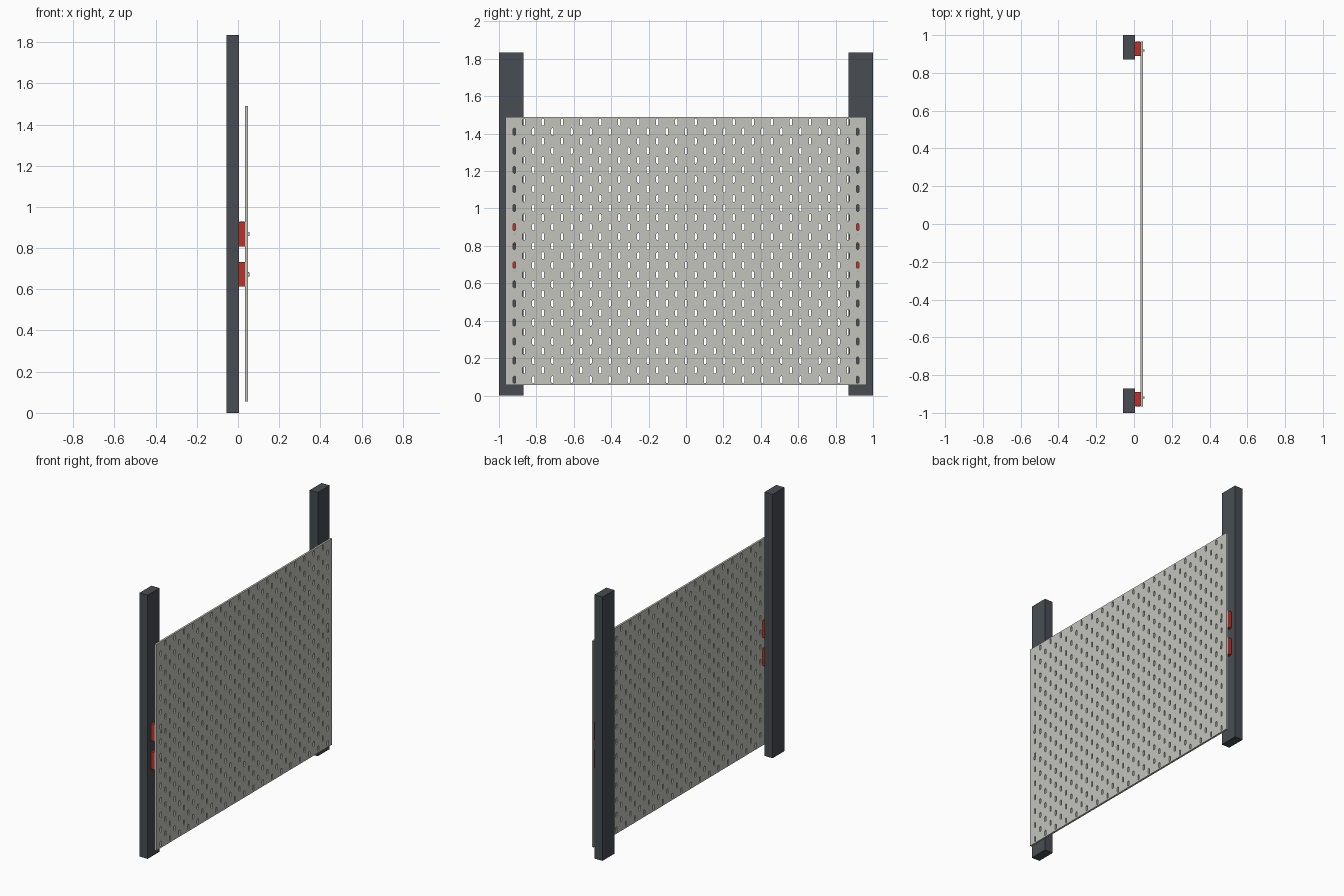
import bpy, bmesh, math

if "Cube" in bpy.data.objects:
    bpy.data.objects.remove(bpy.data.objects["Cube"])


def material(name, rgb):
    m = bpy.data.materials.new(name)
    m.diffuse_color = (*rgb, 1)
    m.use_nodes = True
    m.node_tree.nodes["Principled BSDF"].inputs["Base Color"].default_value = m.diffuse_color
    return m


DARK = material("dark_post", (0.066, 0.073, 0.085))
RED = material("red_plastic", (0.53, 0.03, 0.02))
PALE = material("pale_board", (0.55, 0.55, 0.51))


def make(name, bm, mat):
    me = bpy.data.meshes.new(name)
    bm.to_mesh(me)
    bm.free()
    ob = bpy.data.objects.new(name, me)
    me.materials.append(mat)
    bpy.context.collection.objects.link(ob)
    return ob


def box(name, x, y, z, mat, bevel=0):
    bm = bmesh.new()
    bmesh.ops.create_cube(bm, size=1)
    for v in bm.verts:
        v.co = [sum(r) / 2 + c * (r[1] - r[0]) for r, c in zip((x, y, z), v.co)]
    ob = make(name, bm, mat)
    if bevel:
        mod = ob.modifiers.new("bevel", 'BEVEL')
        mod.width, mod.segments = bevel, 2
    return ob


# posts, red spacers and the pegs that hook through the board
for side, tag in ((-1, "left"), (1, "right")):
    def span(a, b):
        return tuple(sorted((side * a, side * b)))
    box(f"post_{tag}", (-0.057, 0.005), span(0.87, 1.0), (0, 1.835), DARK)
    for z, level in ((0.673, "lower"), (0.868, "upper")):
        box(f"spacer_{tag}_{level}", (0.005, 0.034), span(0.89, 0.965),
            (z - 0.06, z + 0.06), RED, 0.002)
        box(f"peg_{tag}_{level}", (0.03, 0.056), span(0.912, 0.923),
            (z - 0.01, z + 0.01), PALE, 0.002)

# pegboard: grid of square cells, every other cell holding a rounded slot
PITCH, COLS, ROWS = 0.051, 37, 28
FRONT, THICK, MID_Z = 0.048, 0.0135, 0.773
SLOT_R, SLOT_H, SEG = 0.0066, 0.0127, 4

ys = [(i - COLS / 2) * PITCH for i in range(COLS + 1)]
zs = [MID_Z + (j - ROWS / 2) * PITCH for j in range(ROWS + 1)]
centres_y = [(a + b) / 2 for a, b in zip(ys, ys[1:])]
centres_z = [(a + b) / 2 for a, b in zip(zs, zs[1:])]
ys[0], ys[-1] = -0.966, 0.966
zs[0], zs[-1] = 0.056, 1.490

bm = bmesh.new()
grid = [[bm.verts.new((FRONT, y, z)) for z in zs] for y in ys]
for i, cy in enumerate(centres_y):
    for j, cz in enumerate(centres_z):
        bl, br = grid[i][j], grid[i + 1][j]
        tr, tl = grid[i + 1][j + 1], grid[i][j + 1]
        if (i + j) % 2:
            bm.faces.new((bl, br, tr, tl))
            continue

        def arc(start, dz):
            angles = [start + math.pi * k / SEG for k in range(SEG + 1)]
            return [bm.verts.new((FRONT, cy + SLOT_R * math.cos(a),
                                  cz + dz + SLOT_R * math.sin(a))) for a in angles]
        top, low = arc(0, SLOT_H), arc(math.pi, -SLOT_H)
        bm.faces.new((br, tr, top[0], low[-1]))
        bm.faces.new([tr, tl] + top[::-1])
        bm.faces.new((tl, bl, low[0], top[-1]))
        bm.faces.new([bl, br] + low[::-1])
board = make("pegboard", bm, PALE)
mod = board.modifiers.new("thickness", 'SOLIDIFY')
mod.thickness, mod.offset = THICK, -1
